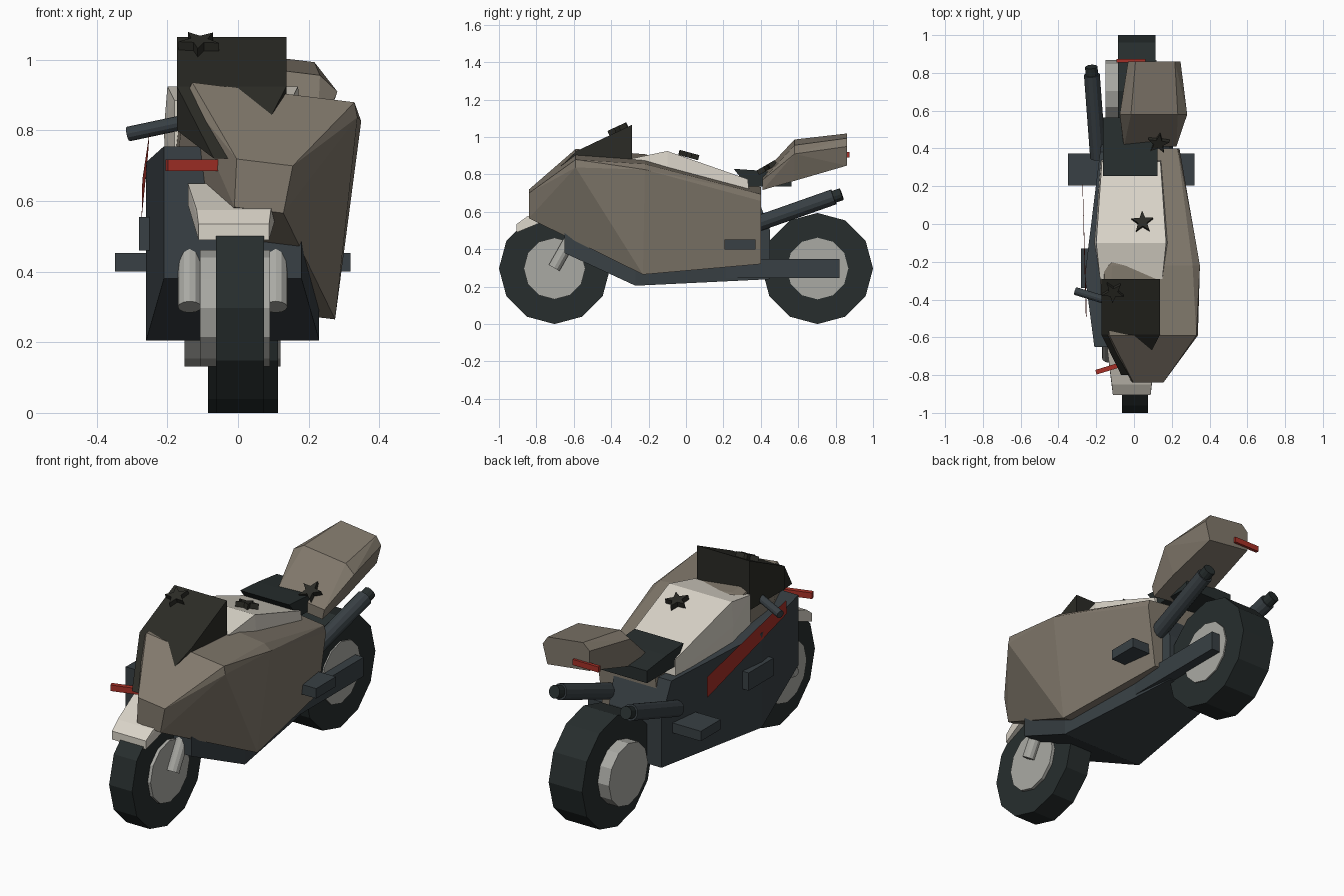
import bpy, bmesh, math
from mathutils import Vector, Matrix

if "Cube" in bpy.data.objects:
    bpy.data.objects.remove(bpy.data.objects["Cube"])


def material(name, rgb):
    m = bpy.data.materials.new(name)
    m.diffuse_color = (*rgb, 1)
    m.use_nodes = True
    m.node_tree.nodes["Principled BSDF"].inputs["Base Color"].default_value = m.diffuse_color
    return m


TAN = material("tan", (0.22, 0.19, 0.15))
DARK = material("dark", (0.04, 0.051, 0.058))
RUBBER = material("rubber", (0.02, 0.027, 0.027))
METAL = material("metal", (0.40, 0.40, 0.37))
WHITE = material("white", (0.70, 0.66, 0.58))
RED = material("red", (0.38, 0.03, 0.02))
SMOKE = material("smoke", (0.024, 0.024, 0.019))

# crash-tilted parts share one roll about the y axis
ROLL = (Matrix.Translation((0.05, 0, 0.5)) @ Matrix.Rotation(math.radians(7), 4, 'Y')
        @ Matrix.Translation((0, 0, -0.5)))


def finish(name, bm, mat):
    bmesh.ops.recalc_face_normals(bm, faces=bm.faces)
    me = bpy.data.meshes.new(name)
    bm.to_mesh(me)
    bm.free()
    me.materials.append(mat)
    ob = bpy.data.objects.new(name, me)
    bpy.context.collection.objects.link(ob)
    return ob


def hull(name, half, mat, cx=0.0, xf=None):
    """Convex faceted shell from mirrored (half width, y, z) corners."""
    bm = bmesh.new()
    for w, y, z in half:
        for s in (-1, 1):
            bm.verts.new((cx + s * w, y, z))
    res = bmesh.ops.convex_hull(bm, input=bm.verts[:])
    junk = {g for g in res["geom_interior"] + res["geom_unused"]
            if isinstance(g, bmesh.types.BMVert)}
    bmesh.ops.delete(bm, geom=list(junk), context='VERTS')
    bmesh.ops.dissolve_limit(bm, angle_limit=0.02, verts=bm.verts[:], edges=bm.edges[:])
    if xf:
        bm.transform(xf)
    return finish(name, bm, mat)


def rod(name, a, b, r, mat, sides=12):
    a, b = Vector(a), Vector(b)
    bm = bmesh.new()
    rot = (b - a).to_track_quat('Z', 'Y').to_matrix().to_4x4()
    bmesh.ops.create_cone(bm, cap_ends=True, segments=sides, radius1=r, radius2=r,
                          depth=(b - a).length,
                          matrix=Matrix.Translation((a + b) / 2) @ rot)
    return finish(name, bm, mat)


def box(name, lo, hi, mat, turn=0.0):
    lo, hi = Vector(lo), Vector(hi)
    bm = bmesh.new()
    bmesh.ops.create_cube(bm, size=1, matrix=Matrix.Translation((lo + hi) / 2)
                          @ Matrix.Rotation(math.radians(turn), 4, 'Z')
                          @ Matrix.Diagonal((*(hi - lo), 1)))
    return finish(name, bm, mat)


def wheel(name, y, x0, x1, h0, h1):
    """Twelve-sided tyre with a rim drum poking out of both faces."""
    for part, a, b, r, mat in (("tyre", x0, x1, 0.297, RUBBER), ("rim", h0, h1, 0.165, METAL)):
        bm = bmesh.new()
        bmesh.ops.create_cone(bm, cap_ends=True, segments=12, radius1=r, radius2=r,
                              depth=b - a, matrix=Matrix.Translation(((a + b) / 2, y, 0.297))
                              @ Matrix.Rotation(math.pi / 2, 4, 'Y'))
        finish(f"{name}_{part}", bm, mat)


def star(name, loc, tilt, turn):
    bm = bmesh.new()
    vs = []
    for i in range(10):
        r = 0.06 if i % 2 == 0 else 0.025
        a = i * math.pi / 5
        vs.append(bm.verts.new((r * math.cos(a), r * math.sin(a), -0.014)))
    f = bm.faces.new(vs)
    ext = bmesh.ops.extrude_face_region(bm, geom=[f])
    bmesh.ops.translate(bm, vec=(0, 0, 0.028),
                        verts=[g for g in ext["geom"] if isinstance(g, bmesh.types.BMVert)])
    bm.transform(Matrix.Translation(loc) @ Matrix.Rotation(math.radians(tilt), 4, 'X')
                 @ Matrix.Rotation(math.radians(turn), 4, 'Z'))
    finish(name, bm, SMOKE)


# wheels
wheel("front_wheel", -0.703, -0.063, 0.073, -0.107, 0.09)
wheel("rear_wheel", 0.703, -0.085, 0.113, -0.152, 0.12)

# engine body
hull("body", [(0.195, -0.65, 0.38), (0.195, -0.65, 0.755), (0.245, -0.27, 0.205),
              (0.245, -0.27, 0.71), (0.165, 0.38, 0.68), (0.155, 0.45, 0.50),
              (0.155, 0.45, 0.24)], DARK, -0.015)

# tilted fairing and tail
hull("fairing", [(0.08, -0.84, 0.711), (0.07, -0.84, 0.575), (0.2315, -0.59, 0.911),
                 (0.245, -0.59, 0.87), (0.215, -0.22, 0.885), (0.257, -0.22, 0.86),
                 (0.252, -0.23, 0.294), (0.155, 0.40, 0.715), (0.17, 0.40, 0.68),
                 (0.167, 0.40, 0.34)], TAN, 0, ROLL)
hull("tail", [(0.14, 0.41, 0.79), (0.135, 0.41, 0.735), (0.125, 0.58, 0.975),
              (0.18, 0.58, 0.935), (0.14, 0.58, 0.785), (0.105, 0.86, 1.01),
              (0.14, 0.86, 0.97), (0.125, 0.86, 0.865)], TAN, 0, ROLL)

# windscreen, tank, seat
hull("windscreen", [(0.155, -0.29, 1.065), (0.155, -0.29, 0.80), (0.155, -0.585, 0.925),
                    (0.155, -0.585, 0.80), (0.05, -0.80, 0.72)], SMOKE, -0.018)
hull("tank", [(0.165, -0.29, 0.885), (0.165, -0.29, 0.72), (0.185, -0.10, 0.925),
              (0.195, -0.10, 0.80), (0.19, -0.10, 0.70), (0.155, 0.33, 0.775),
              (0.16, 0.34, 0.69)], WHITE, -0.015)
hull("seat", [(0.145, 0.255, 0.83), (0.145, 0.40, 0.82), (0.145, 0.565, 0.80),
              (0.145, 0.565, 0.735), (0.145, 0.33, 0.735)], RUBBER, -0.02)

# front fender
hull("front_fender", [(0.10, -0.905, 0.49), (0.10, -0.905, 0.535), (0.105, -0.85, 0.575),
                      (0.13, -0.66, 0.65), (0.13, -0.66, 0.59)], WHITE, -0.012)

# mirrored forks, exhausts, pegs and grips
for side, s in (("left", -1), ("right", 1)):
    cx = -0.015
    rod(f"{side}_fork", (cx + s * 0.122, -0.705, 0.30), (cx + s * 0.122, -0.53, 0.61), 0.033, METAL)
    a = Vector((cx + s * 0.175, 0.35, 0.525))
    b = Vector((cx + s * 0.208, 0.79, 0.68))
    d = (b - a).normalized()
    rod(f"{side}_exhaust", a, b, 0.042, DARK)
    rod(f"{side}_exhaust_tip", b - d * 0.01, b + d * 0.045, 0.033, RUBBER)
    peg = sorted((cx + s * 0.15, cx + s * 0.334))
    box(f"{side}_foot_peg", (peg[0], 0.205, 0.40), (peg[1], 0.372, 0.453), DARK)
    rod(f"{side}_handlebar", (cx + s * 0.295, -0.355, 0.79), (cx + s * 0.13, -0.405, 0.825), 0.021, DARK)

# single-sided swingarm
box("swingarm", (0.11, 0.145, 0.245), (0.17, 0.82, 0.347), DARK)

# side vent and red trim
box("side_vent", (-0.28, -0.34, 0.46), (-0.24, -0.13, 0.555), DARK)
bm = bmesh.new()
bm.faces.new([bm.verts.new(p) for p in ((-0.25, -0.49, 0.80), (-0.255, -0.49, 0.73),
                                        (-0.273, 0.21, 0.55), (-0.271, 0.21, 0.66))])
finish("red_stripe", bm, RED)
box("front_light_bar", (-0.205, -0.775, 0.685), (-0.052, -0.75, 0.717), RED, 17)
box("tail_light", (-0.092, 0.855, 0.89), (0.06, 0.873, 0.92), RED)

# small star-shaped fittings
star("tank_star", (0.045, 0.01, 0.905), -15, 20)
star("screen_star", (-0.11, -0.36, 1.045), 25, 50)
star("seat_star", (0.13, 0.43, 0.835), 30, 10)
